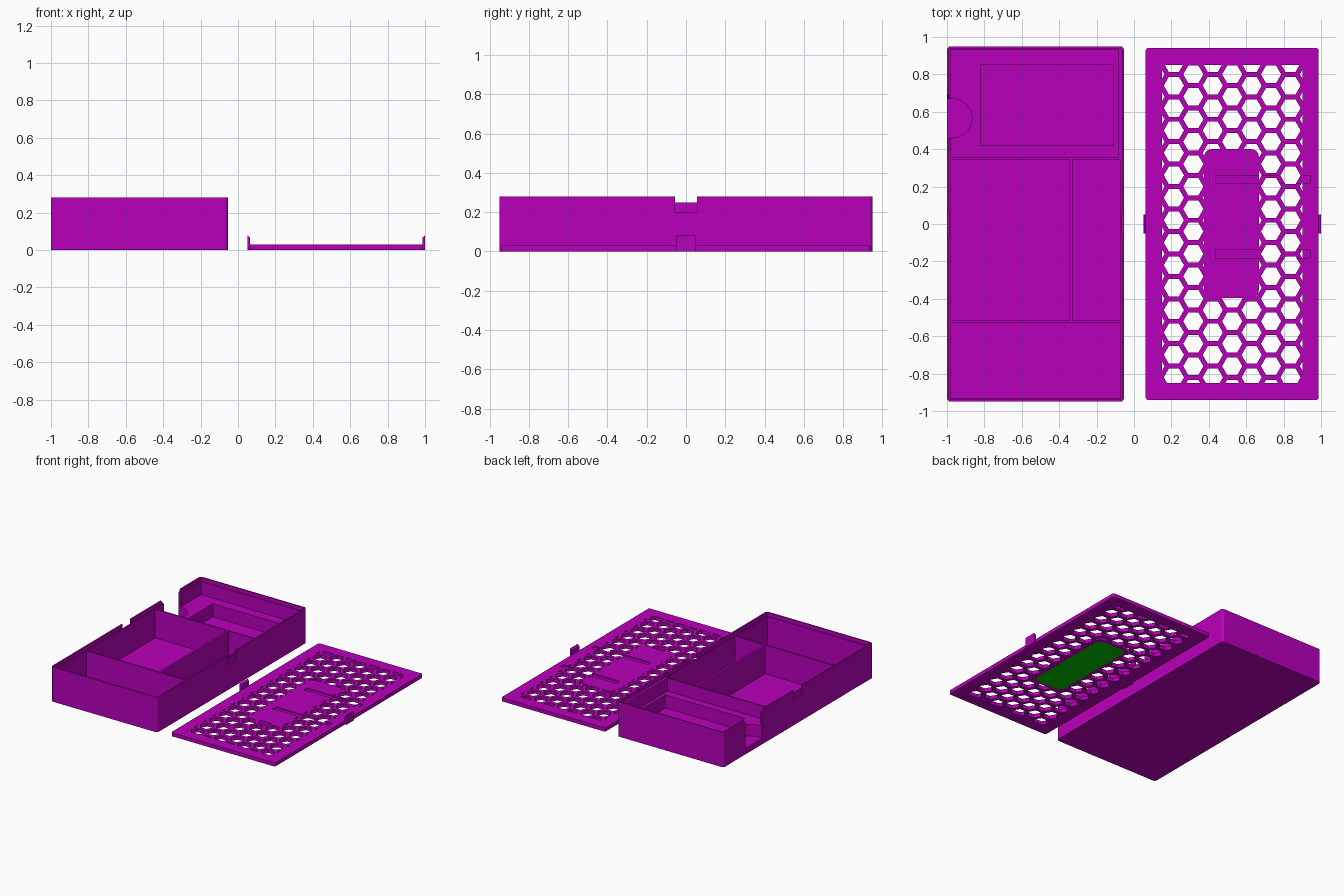
import bpy, bmesh, math
from mathutils import Matrix

if "Cube" in bpy.data.objects:
    bpy.data.objects.remove(bpy.data.objects["Cube"])


def material(name, rgb):
    m = bpy.data.materials.new(name)
    m.use_nodes = True
    m.diffuse_color = (*rgb, 1)
    m.node_tree.nodes["Principled BSDF"].inputs["Base Color"].default_value = (*rgb, 1)
    return m


purple = material("purple plastic", (0.49, 0, 0.5))
green = material("green panel", (0, 0.56, 0))


def finish(name, bm, mat=None):
    mesh = bpy.data.meshes.new(name)
    bmesh.ops.recalc_face_normals(bm, faces=bm.faces)
    bm.to_mesh(mesh)
    bm.free()
    ob = bpy.data.objects.new(name, mesh)
    bpy.context.collection.objects.link(ob)
    if mat:
        mesh.materials.append(mat)
    return ob


def block(name, x0, x1, y0, y1, z0, z1, mat=None, radius=0):
    """Box from its limits, with optional rounded upright edges."""
    bm = bmesh.new()
    place = Matrix.Translation(((x0 + x1) / 2, (y0 + y1) / 2, (z0 + z1) / 2))
    size = Matrix.Diagonal((x1 - x0, y1 - y0, z1 - z0, 1))
    bmesh.ops.create_cube(bm, size=1, matrix=place @ size)
    if radius:
        upright = [e for e in bm.edges
                   if abs(e.verts[0].co.z - e.verts[1].co.z) > 1e-5]
        bmesh.ops.bevel(bm, geom=upright, offset=radius, segments=5,
                        profile=0.5, affect='EDGES')
    return finish(name, bm, mat)


def prism(bm, sides, radius, x, y, z0, z1):
    """Upright prism with its first corner towards +x."""
    angles = [2 * math.pi * i / sides for i in range(sides)]
    rings = [[bm.verts.new((x + radius * math.cos(a), y + radius * math.sin(a), z))
              for a in angles] for z in (z0, z1)]
    for ring in rings:
        bm.faces.new(ring)
    for i in range(sides):
        j = (i + 1) % sides
        bm.faces.new((rings[0][i], rings[0][j], rings[1][j], rings[1][i]))


def carve(ob, tools, operation='DIFFERENCE'):
    """Run booleans, bake the result and remove the tools."""
    for tool in tools:
        tool.hide_render = True
        mod = ob.modifiers.new("cut", 'BOOLEAN')
        mod.operation, mod.solver, mod.object = operation, 'EXACT', tool
    graph = bpy.context.evaluated_depsgraph_get()
    graph.update()
    baked = bpy.data.meshes.new_from_object(ob.evaluated_get(graph))
    ob.modifiers.clear()
    ob.data = baked
    for tool in tools:
        bpy.data.objects.remove(tool)


# Storage box with its rooms
L, R, D, H = -1, -0.0535, 0.95, 0.28
box = block("storage_box", L, R, -D, D, 0, H, purple, 0.02)
WALL, RIM, LEDGE, FLOOR, TOP = 0.02, 0.0115, 0.25, 0.02, 0.4
cutters = [
    block("lid_seat", L + RIM, R - RIM, -D + RIM, D - RIM, LEDGE, TOP),
    block("front_room", L + WALL, R - WALL, -D + WALL, -0.53, FLOOR, TOP),
    block("large_room", L + WALL, -0.345, -0.517, 0.345, FLOOR, TOP),
    block("narrow_room", -0.327, R - WALL, -0.517, 0.345, FLOOR, TOP),
    block("back_room", L + WALL, R - 0.032, 0.357, D - WALL, 0.145, TOP),
    block("shelf_pocket", -0.82, -0.11, 0.42, 0.85, 0.04, TOP),
    block("finger_gap", L - 0.1, -0.97, 0.461, 0.669, 0.05, TOP),
]
bm = bmesh.new()
prism(bm, 32, 0.104, -0.97, 0.565, 0.05, TOP)
cutters.append(finish("finger_scoop", bm))

# Sloped shoulders at the mouth of the finger gap
shoulders = block("gap_shoulders", L - 0.1, -0.97, 0.461, 0.669, 0.25, H + 0.01)
for v in shoulders.data.vertices:
    if v.co.z > H:
        v.co.y += math.copysign(0.03, v.co.y - 0.565)
cutters.append(shoulders)

# Clip recesses on both long walls
for x in (L, R):
    cutters.append(block("clip_recess", x - 0.0125, x + 0.0125, -0.055, 0.055, 0.2, TOP))
carve(box, cutters)

# Honeycomb pattern, trimmed to the vent area and around the centre panel
MID, THICK, PITCH, HEX = 0.525, 0.03, 0.12, 0.054
bm = bmesh.new()
for col in range(-4, 5):
    for row in range(-8, 9):
        shift = 0.5 if col % 2 == 0 else 0
        prism(bm, 6, HEX, MID + col * PITCH * math.sqrt(3) / 2,
              0.02 + (row + shift) * PITCH, -0.1, 0.1)
honeycomb = finish("honeycomb_cutter", bm)
carve(honeycomb, [block("vent_area", 0.15, 0.9, -0.85, 0.85, -0.2, 0.2)], 'INTERSECT')
carve(honeycomb, [block("panel_guard", 0.375, 0.667, -0.395, 0.4, -0.3, 0.3, radius=0.04)])

# Lid, with strap grooves on top and a panel seat underneath
lid = block("vented_lid", MID - 0.4625, MID + 0.4625, -0.94, 0.94, 0, THICK, purple, 0.012)
PANEL = (0.39, 0.652, -0.375, 0.38)
seat = block("panel_seat", *PANEL, -0.1, 0.004, radius=0.06)
grooves = [block("groove", 0.437, 0.94, y - 0.021, y + 0.021, 0.02, 0.1)
           for y in (-0.16, 0.237)]
carve(lid, [honeycomb, seat] + grooves)
block("underside_panel", *PANEL, 0, 0.004, green, 0.06)

# Snap clips on the lid sides, tips sloping down towards the lid
for name, side in (("left_clip", 1), ("right_clip", -1)):
    inner, outer = MID + side * 0.461, MID + side * 0.475
    clip = block(name, min(inner, outer), max(inner, outer), -0.05, 0.05, 0, 0.08, purple)
    for v in clip.data.vertices:
        if v.co.z > 0.05 and abs(v.co.x - inner) < 1e-4:
            v.co.z = 0.065
